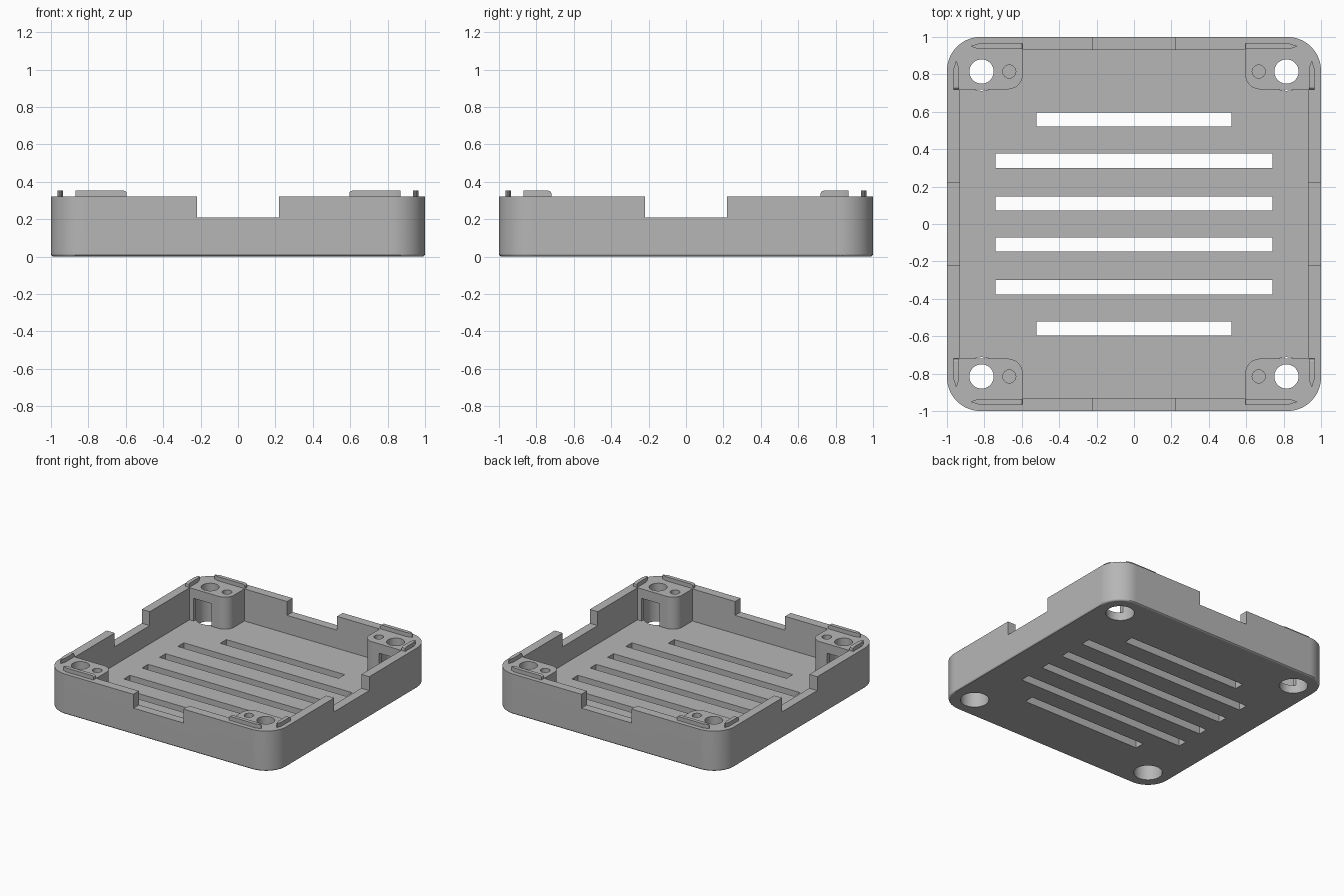
import bpy, bmesh
from math import cos, sin, pi, radians

cube = bpy.data.objects.get("Cube")
if cube:
    bpy.data.objects.remove(cube, do_unlink=True)

HEIGHT, FLOOR, INNER = 0.32, 0.065, 0.93
QUADRANTS = [(1, 1), (-1, 1), (-1, -1), (1, -1)]

grey = bpy.data.materials.new("plain grey")
grey.use_nodes = True
colour = (0.47, 0.47, 0.47, 1)
grey.diffuse_color = colour
shader = next(n for n in grey.node_tree.nodes if n.type == 'BSDF_PRINCIPLED')
shader.inputs["Base Color"].default_value = colour
shader.inputs["Roughness"].default_value = 0.7


def arc(cx, cy, r, start, end, steps):
    angles = [radians(start + (end - start) * i / steps) for i in range(steps + 1)]
    return [(cx + r * cos(a), cy + r * sin(a)) for a in angles]


def four_way(quarter):
    """Mirror a quarter outline, given anticlockwise, into a closed one."""
    points = []
    for sx, sy in QUADRANTS:
        part = quarter if sx * sy > 0 else quarter[::-1]
        points += [(x * sx, y * sy) for x, y in part]
    return points


def prism(name, outline, low, high, bevel_rule=None, width=0.015):
    bm = bmesh.new()
    base = bm.faces.new([bm.verts.new((x, y, low)) for x, y in outline])
    top = bmesh.ops.extrude_face_region(bm, geom=[base])["geom"]
    for v in top:
        if isinstance(v, bmesh.types.BMVert):
            v.co.z = high
    bmesh.ops.recalc_face_normals(bm, faces=bm.faces)
    if bevel_rule:
        edges = [e for e in bm.edges if all(bevel_rule(v.co) for v in e.verts)]
        bmesh.ops.bevel(bm, geom=edges, offset=width, segments=3,
                        profile=0.5, affect='EDGES')
    mesh = bpy.data.meshes.new(name)
    bm.to_mesh(mesh)
    bm.free()
    mesh.materials.append(grey)
    obj = bpy.data.objects.new(name, mesh)
    bpy.context.collection.objects.link(obj)
    return obj


def rect(x0, x1, y0, y1):
    return [(x0, y0), (x1, y0), (x1, y1), (x0, y1)]


def circle(x, y, r, steps=40):
    return arc(x, y, r, 0, 360, steps)[:-1]


def select_only(obj):
    bpy.ops.object.select_all(action='DESELECT')
    obj.select_set(True)
    bpy.context.view_layer.objects.active = obj


def smooth(obj):
    select_only(obj)
    bpy.ops.object.shade_smooth_by_angle(angle=radians(30))
    normals = obj.modifiers.new("clean normals", 'WEIGHTED_NORMAL')
    normals.keep_sharp = True


def cut(target, outline, low, high):
    cutter = prism("cutter", outline, low, high)
    cutter.hide_render = True
    select_only(target)
    mod = target.modifiers.new("cut", 'BOOLEAN')
    mod.operation, mod.solver, mod.object = 'DIFFERENCE', 'EXACT', cutter
    bpy.ops.object.modifier_apply(modifier=mod.name)
    bpy.data.objects.remove(cutter, do_unlink=True)


# Rounded block with a softened bottom rim
tray = prism("tray", four_way(arc(0.82, 0.82, 0.18, 0, 90, 16)), 0, HEIGHT,
             lambda co: co.z < 0.001)

# Hollow that leaves a rounded post in each corner
fillet = arc(0.675, 0.80, 0.08, 270, 180, 10)
cut(tray, four_way([(INNER, 0.72)] + fillet + [(0.595, INNER)]), FLOOR, 0.6)

# Notches in all four walls
cut(tray, rect(-0.22, 0.22, -1.2, 1.2), 0.21, 0.6)
cut(tray, rect(-1.2, 1.2, -0.22, 0.22), 0.21, 0.6)

# Floor vents
for y, half in ((0.558, 0.52), (0.338, 0.74), (0.11, 0.74)):
    for side in (1, -1):
        cut(tray, rect(-half, half, side * y - 0.038, side * y + 0.038), -0.1, 0.15)

# Post holes: wide bore from below, side opening, screw hole and pin hole
for sx, sy in QUADRANTS:
    x, y = 0.815 * sx, 0.815 * sy
    cut(tray, circle(x, y, 0.103), -0.1, 0.245)
    y0, y1 = sorted((0.69 * sy, 0.80 * sy))
    cut(tray, rect(x - 0.08, x + 0.08, y0, y1), FLOOR, 0.245)
    cut(tray, circle(x, y, 0.065), 0.2, 0.6)
    cut(tray, circle(0.667 * sx, y, 0.035, 24), 0.12, 0.6)
smooth(tray)

# Locating ridges on the rim, tapered towards the corners
for sx, sy in QUADRANTS:
    place = ("back" if sy > 0 else "front") + ("_left" if sx > 0 else "_right")
    for along_x, start in ((True, 0.595), (False, 0.72)):
        shape = [(start, 0.935), (0.83, 0.935), (0.868, 0.947),
                 (0.868, 0.953), (0.83, 0.965), (start, 0.965)]
        if not along_x:
            shape = [(b, a) for a, b in shape]
        axis = 0 if along_x else 1
        ridge = prism(place + ("_long_ridge" if along_x else "_short_ridge"),
                      [(a * sx, b * sy) for a, b in shape], HEIGHT - 0.005, 0.352,
                      lambda co: co.z > 0.35 and abs(co[axis]) < start + 0.001)
        smooth(ridge)
